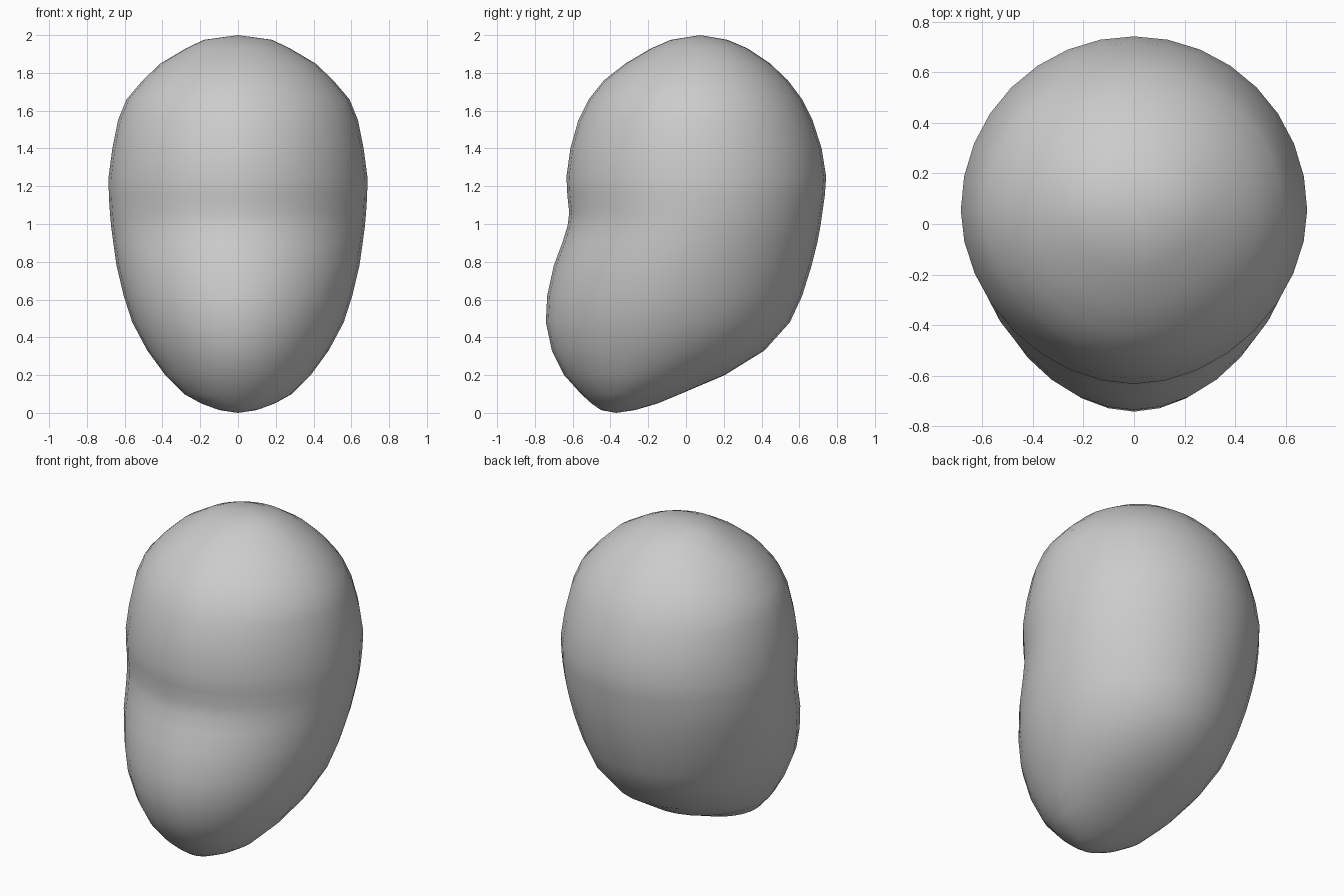
import bpy, bmesh, math

if "Cube" in bpy.data.objects:
    bpy.data.objects.remove(bpy.data.objects["Cube"])

# Horizontal sections of the head: height, front y, back y, half width
SECTIONS = [
    (0.015, -0.45, -0.27, 0.10), (0.05, -0.50, -0.15, 0.195),
    (0.10, -0.555, -0.03, 0.285), (0.20, -0.645, 0.205, 0.385),
    (0.33, -0.71, 0.415, 0.48), (0.48, -0.742, 0.55, 0.56),
    (0.62, -0.735, 0.615, 0.605), (0.78, -0.70, 0.665, 0.643),
    (0.90, -0.655, 0.695, 0.66), (0.99, -0.627, 0.712, 0.672),
    (1.06, -0.618, 0.722, 0.678), (1.15, -0.628, 0.735, 0.684),
    (1.25, -0.633, 0.742, 0.685), (1.40, -0.612, 0.718, 0.665),
    (1.55, -0.57, 0.67, 0.635), (1.66, -0.515, 0.615, 0.59),
    (1.76, -0.435, 0.54, 0.505), (1.85, -0.32, 0.445, 0.41),
    (1.93, -0.185, 0.325, 0.275), (1.975, -0.08, 0.22, 0.18),
]
SIDES = 32


def section_ring(bm, z, front, back, half):
    """Rounded section, slightly tapered toward the face."""
    cy, ry = (front + back) / 2, (back - front) / 2
    ring = []
    for i in range(SIDES):
        a = 2 * math.pi * i / SIDES
        c, s = math.cos(a), math.sin(a)
        p = 2 / 1.9 if s < 0 else 1.0
        x = half * math.copysign(abs(c) ** p, c)
        y = cy + ry * math.copysign(abs(s) ** p, s)
        ring.append(bm.verts.new((x, y, z)))
    return ring


# Head: skin the sections and close at chin and crown
bm = bmesh.new()
rings = [section_ring(bm, *s) for s in SECTIONS]
chin = bm.verts.new((0, -0.37, 0))
crown = bm.verts.new((0, 0.075, 2))
for i in range(SIDES):
    j = (i + 1) % SIDES
    for lo, hi in zip(rings, rings[1:]):
        bm.faces.new((lo[i], lo[j], hi[j], hi[i]))
    bm.faces.new((chin, rings[0][j], rings[0][i]))
    bm.faces.new((crown, rings[-1][i], rings[-1][j]))
bmesh.ops.recalc_face_normals(bm, faces=bm.faces)
for f in bm.faces:
    f.smooth = True

mesh = bpy.data.meshes.new("head")
bm.to_mesh(mesh)
bm.free()
bpy.context.collection.objects.link(bpy.data.objects.new("head", mesh))
